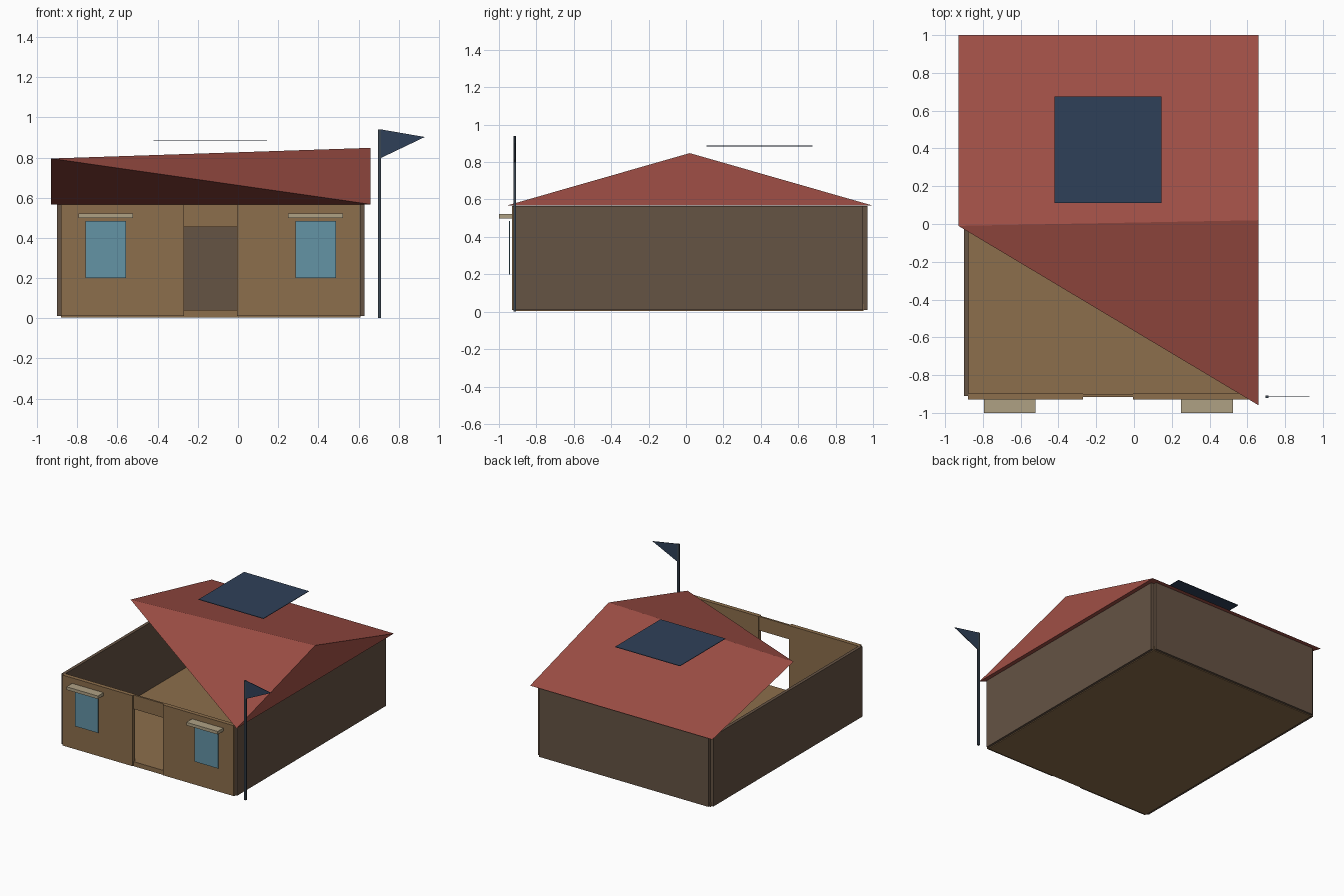
import bpy

if "Cube" in bpy.data.objects:
    bpy.data.objects.remove(bpy.data.objects["Cube"])

def material(name, hex_color):
    """Material from an sRGB hex colour."""
    rgb = [int(hex_color[i:i + 2], 16) / 255 for i in (0, 2, 4)]
    lin = [c / 12.92 if c <= 0.04045 else ((c + 0.055) / 1.055) ** 2.4 for c in rgb]
    m = bpy.data.materials.new(name)
    m.diffuse_color = (*lin, 1)
    m.use_nodes = True
    m.node_tree.nodes["Principled BSDF"].inputs["Base Color"].default_value = m.diffuse_color
    return m

TAN = material("tan_plaster", "8C6E4C")
BROWN = material("brown_wall", "655344")
RED = material("roof_red", "A04F46")
NAVY = material("navy", "2F4058")
GLASS = material("glass", "6393A5")
CREAM = material("awning_cream", "AFA184")
STEEL = material("dark_steel", "3A4652")

def mesh(name, verts, faces, mat):
    me = bpy.data.meshes.new(name)
    me.from_pydata(verts, [], faces)
    me.materials.append(mat)
    ob = bpy.data.objects.new(name, me)
    bpy.context.collection.objects.link(ob)
    return ob

def box(name, x, y, z, mat):
    """Box from (min, max) pairs on each axis."""
    verts = [(a, b, c) for a in x for b in y for c in z]
    faces = [(0, 1, 3, 2), (4, 6, 7, 5), (0, 4, 5, 1),
             (2, 3, 7, 6), (0, 2, 6, 4), (1, 5, 7, 3)]
    return mesh(name, verts, faces, mat)

BASE, TOP = 0.01, 0.565

# Floor slab, its front edge forming the door sill
box("floor", (-0.88, 0.61), (-0.915, 0.95), (0.004, 0.04), TAN)

# Side and back walls
box("left_wall", (-0.90, -0.875), (-0.91, 0.945), (BASE, TOP), BROWN)
box("right_wall", (0.605, 0.63), (-0.91, 0.945), (BASE, TOP), BROWN)
box("back_wall", (-0.875, 0.605), (0.945, 0.97), (BASE, TOP), BROWN)

# Front wall panels with a recessed lintel over the open doorway
box("front_wall_left", (-0.88, -0.27), (-0.93, -0.897), (BASE, TOP), TAN)
box("front_wall_right", (-0.005, 0.61), (-0.93, -0.897), (BASE, TOP), TAN)
box("door_lintel", (-0.27, -0.005), (-0.915, -0.9), (0.455, TOP), TAN)

# Windows with small awnings above them
for side, x0 in (("left", -0.76), ("right", 0.285)):
    box(f"window_{side}", (x0, x0 + 0.203), (-0.946, -0.942), (0.20, 0.485), GLASS)
    box(f"awning_{side}", (x0 - 0.035, x0 + 0.238), (-1.0, -0.93), (0.498, 0.522), CREAM)

# Roof with one front corner cut away
mesh("roof",
     [(-0.93, -0.01, 0.795), (0.66, 0.02, 0.848), (0.66, 1.0, 0.567),
      (-0.93, 1.0, 0.567), (0.66, -0.96, 0.567)],
     [(0, 1, 2, 3), (0, 4, 1), (4, 2, 1), (0, 3, 4), (4, 3, 2)], RED)

# Flat panel floating above the rear slope
box("roof_panel", (-0.42, 0.145), (0.11, 0.675), (0.884, 0.888), NAVY)

# Flagpole and triangular pennant
box("flagpole", (0.697, 0.713), (-0.921, -0.908), (0.0, 0.94), STEEL)
pennant = [(0.71, 0.94), (0.71, 0.797), (0.93, 0.902)]
mesh("pennant", [(x, y, z) for y in (-0.917, -0.912) for x, z in pennant],
     [(0, 1, 2), (3, 5, 4), (0, 3, 4, 1), (1, 4, 5, 2), (2, 5, 3, 0)], NAVY)
